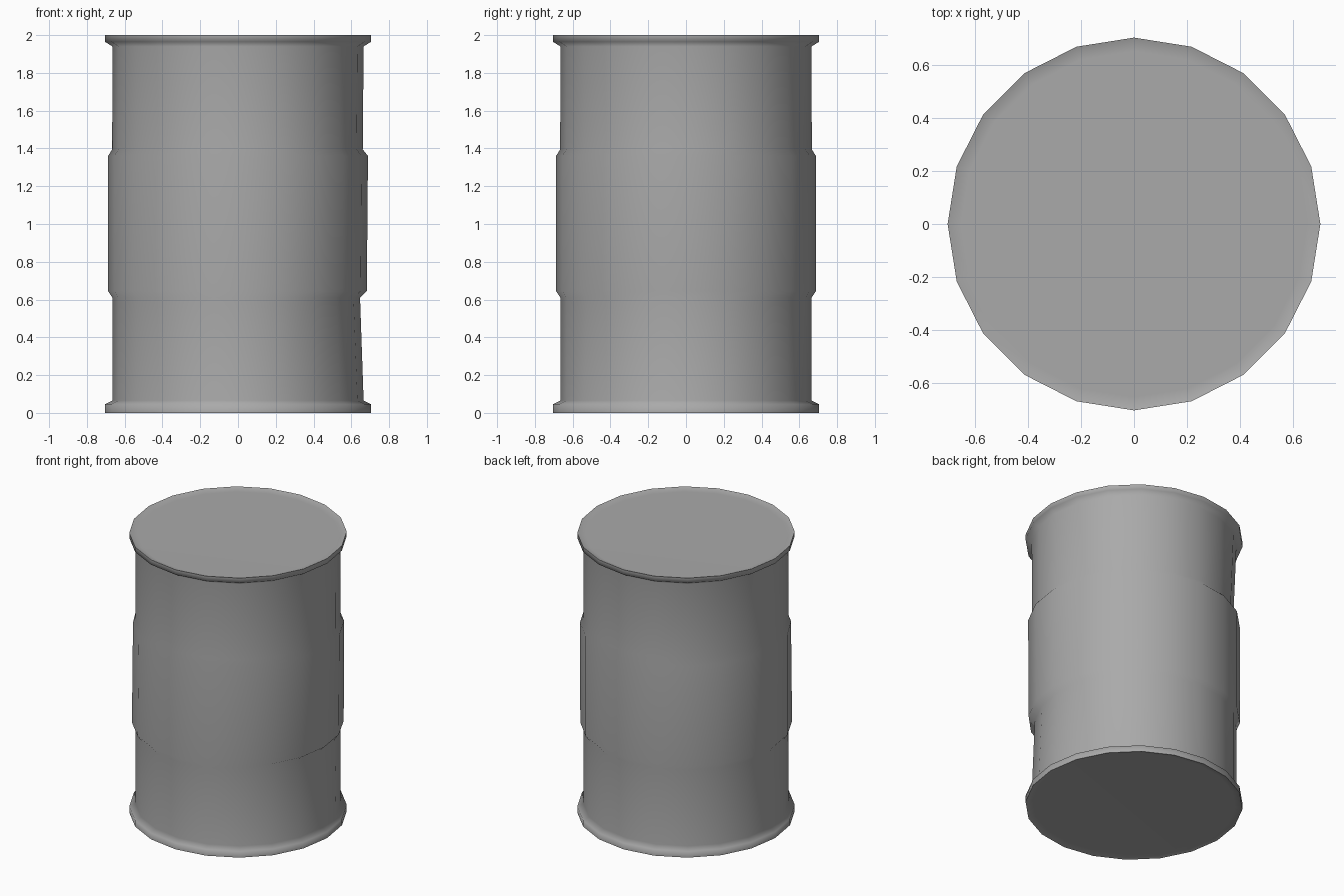
import bpy
import bmesh
from math import sin, cos, pi, radians

cube = bpy.data.objects.get("Cube")
if cube:
    bpy.data.objects.remove(cube, do_unlink=True)

SIDES = 20

# Outline from the bottom lid up to the top lid: (radius, height)
PROFILE = [
    (0.655, 0.014), (0.705, 0.0), (0.705, 0.045), (0.665, 0.065),
    (0.665, 0.61), (0.688, 0.645), (0.688, 1.36), (0.666, 1.395),
    (0.665, 1.94), (0.705, 1.965), (0.705, 2.0), (0.655, 1.985),
]

# Shallow dents: profile ring, centre angle, half width, depth
DENTS = [
    (4, -20, 42, 0.022),
    (7, 140, 40, 0.022),
    (7, -10, 30, 0.006),
    (6, -130, 30, 0.008),
    (5, 0, 40, 0.006),
]


def dent_depth(ring, angle):
    total = 0.0
    for dent_ring, centre, width, depth in DENTS:
        gap = abs((angle - centre + 180) % 360 - 180)
        if ring == dent_ring and gap < width:
            total += depth * cos(gap / width * pi / 2) ** 0.5
    return total


def painted(name, rgb):
    mat = bpy.data.materials.new(name)
    mat.use_nodes = True
    mat.diffuse_color = (*rgb, 1)
    bsdf = mat.node_tree.nodes["Principled BSDF"]
    bsdf.inputs["Base Color"].default_value = (*rgb, 1)
    bsdf.inputs["Roughness"].default_value = 0.7
    return mat


# Rings of the drum, pressed in where it is dented
bm = bmesh.new()
rings = []
for index, (radius, height) in enumerate(PROFILE):
    ring = []
    for side in range(SIDES):
        angle = 360 * side / SIDES
        r = radius - dent_depth(index, angle)
        ring.append(bm.verts.new((r * cos(radians(angle)),
                                  r * sin(radians(angle)), height)))
    rings.append(ring)

# Walls between rings
for low, high in zip(rings, rings[1:]):
    for i in range(SIDES):
        j = (i + 1) % SIDES
        bm.faces.new((low[i], low[j], high[j], high[i]))

# Recessed bottom and top lids
bm.faces.new(rings[0][::-1])
bm.faces.new(rings[-1])

mesh = bpy.data.meshes.new("barrel_drum")
bm.to_mesh(mesh)
bm.free()
mesh.materials.append(painted("grey metal", (0.40, 0.40, 0.40)))
drum = bpy.data.objects.new("barrel_drum", mesh)
bpy.context.collection.objects.link(drum)

# Smooth shading that keeps the long walls and lids looking flat
bpy.ops.object.select_all(action='DESELECT')
drum.select_set(True)
bpy.context.view_layer.objects.active = drum
bpy.ops.object.shade_smooth_by_angle(angle=radians(80))
weighted = drum.modifiers.new("even_shading", 'WEIGHTED_NORMAL')
weighted.keep_sharp = True
